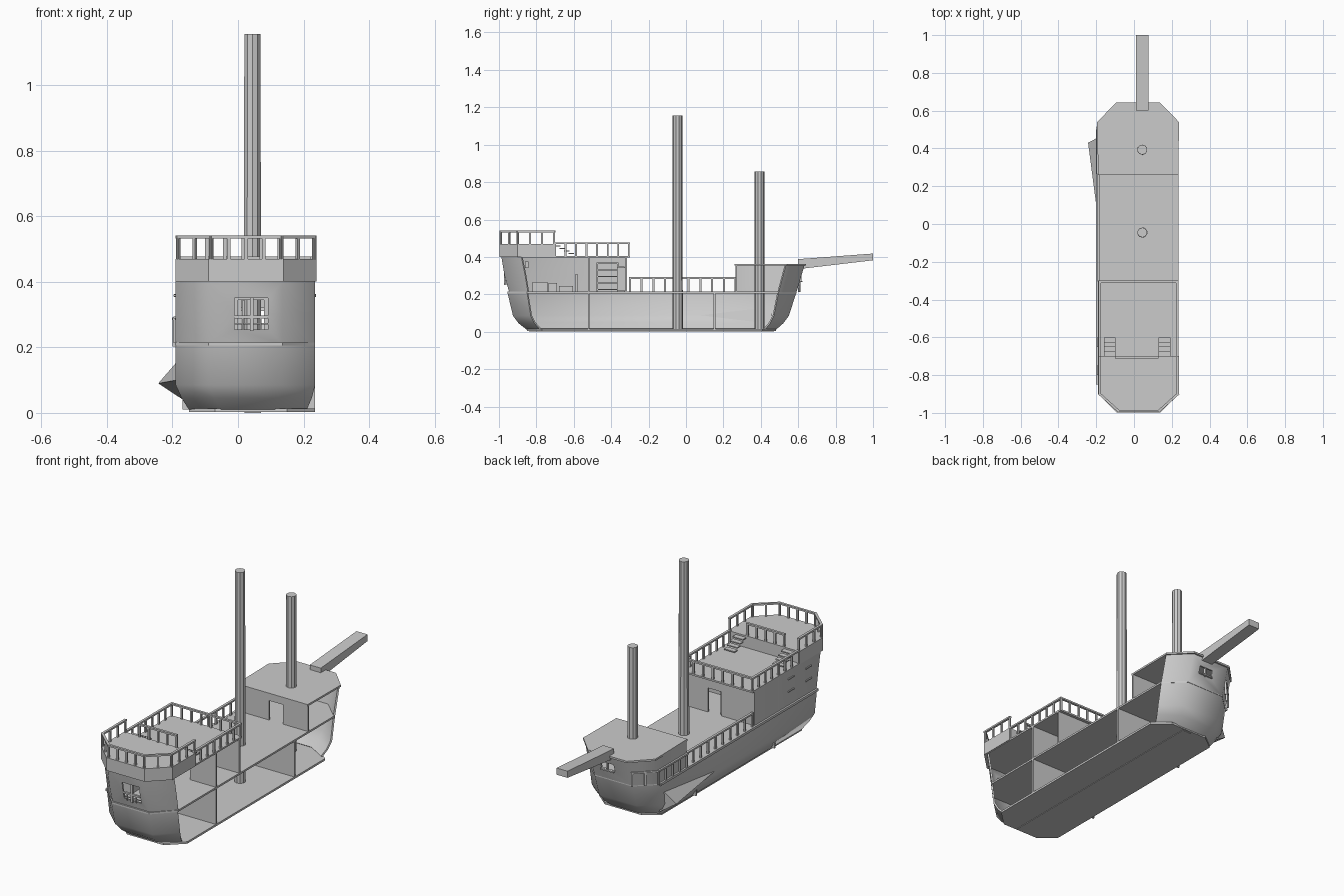
import bpy, bmesh, math
from mathutils import Vector, Matrix

if "Cube" in bpy.data.objects:
    bpy.data.objects.remove(bpy.data.objects["Cube"])

XL, XR = -0.19, 0.235      # port wall, open starboard cut plane


def make(name, bm, smooth=None):
    bmesh.ops.recalc_face_normals(bm, faces=bm.faces)
    me = bpy.data.meshes.new(name)
    bm.to_mesh(me)
    bm.free()
    ob = bpy.data.objects.new(name, me)
    bpy.context.collection.objects.link(ob)
    bpy.ops.object.select_all(action='DESELECT')
    ob.select_set(True)
    bpy.context.view_layer.objects.active = ob
    if smooth:
        bpy.ops.object.shade_smooth_by_angle(angle=math.radians(smooth))
    return ob


def add_box(bm, lo, hi):
    lo, hi = Vector(lo), Vector(hi)
    bmesh.ops.create_cube(bm, size=1, matrix=Matrix.Translation((lo + hi) / 2) @ Matrix.Diagonal((*(hi - lo), 1)))


def boxes(name, *pairs):
    bm = bmesh.new()
    for lo, hi in pairs:
        add_box(bm, lo, hi)
    return make(name, bm)


def prism(name, pts, z0, z1):
    bm = bmesh.new()
    f = bm.faces.new([bm.verts.new((x, y, z0)) for x, y in pts])
    r = bmesh.ops.extrude_face_region(bm, geom=[f])
    bmesh.ops.translate(bm, vec=(0, 0, z1 - z0), verts=[v for v in r['geom'] if isinstance(v, bmesh.types.BMVert)])
    return make(name, bm)


def stern(xl, xr, y, yc):
    # chamfered end, starboard to port
    return [(xr, yc), (xr - 0.1, y), (xl + 0.1, y), (xl, yc)]


def bow(xl, xr, y, yc):
    return stern(xl, xr, y, yc)[::-1]


def shell(name, rings, cuts=(), smooth=60):
    # skin between plan outlines at several heights, thickened inward
    bm = bmesh.new()
    rows = [[bm.verts.new((x, y, z)) for x, y in pts] for z, pts in rings]
    for a, b in zip(rows, rows[1:]):
        for i in range(len(a) - 1):
            bm.faces.new((a[i], a[i + 1], b[i + 1], b[i]))
    ob = make(name, bm)
    # outward normals: first face must point away from the ship middle
    me = ob.data
    c = Vector((0.02, -0.15, 0.2))
    if sum((p.center - c).dot(p.normal) for p in me.polygons) < 0:
        me.flip_normals()
    m = ob.modifiers.new('thick', 'SOLIDIFY')
    m.thickness, m.offset = 0.009, -1
    bpy.ops.object.modifier_apply(modifier='thick')
    for lo, hi in cuts:
        cutter = boxes('cutter', (lo, hi))
        bpy.ops.object.select_all(action='DESELECT')
        ob.select_set(True)
        bpy.context.view_layer.objects.active = ob
        m = ob.modifiers.new('cut', 'BOOLEAN')
        m.operation, m.object, m.solver = 'DIFFERENCE', cutter, 'EXACT'
        bpy.ops.object.modifier_apply(modifier='cut')
        bpy.data.objects.remove(cutter)
    bpy.ops.object.shade_smooth_by_angle(angle=math.radians(smooth))
    return ob


def rail(name, path, z, h=0.07, step=0.06):
    bm = bmesh.new()
    for a, b in zip(path, path[1:]):
        a, b = Vector((*a, z)), Vector((*b, z))
        d = b - a
        rot = Matrix.Rotation(math.atan2(d.y, d.x), 4, 'Z')
        top = Matrix.Translation((a + b) / 2 + Vector((0, 0, h))) @ rot
        bmesh.ops.create_cube(bm, size=1, matrix=top @ Matrix.Diagonal((d.length + 0.01, 0.013, 0.009, 1)))
        n = max(1, round(d.length / step))
        for i in range(n + 1):
            p = a + d * i / n + Vector((0, 0, h / 2))
            bmesh.ops.create_cube(bm, size=1, matrix=Matrix.Translation(p) @ rot @ Matrix.Diagonal((0.01, 0.009, h, 1)))
    return make(name, bm)


def door_wall(name, y, z0, z1, x0, x1, ztop):
    t = 0.009
    boxes(name, ((XL, y, z0), (x0, y + t, z1)), ((x1, y, z0), (XR, y + t, z1)), ((x0, y, ztop), (x1, y + t, z1)))


# lower hull: stern, port side and bow, starboard left open
levels = [(0.01, -0.15, 0.21, -0.85, -0.78, 0.48, 0.42), (0.045, -0.172, 0.225, -0.895, -0.81, 0.52, 0.45),
          (0.085, XL, XR, -0.925, -0.83, 0.55, 0.47), (0.21, XL, XR, -0.955, -0.85, 0.59, 0.495)]
shell('lower_hull', [(z, stern(l, r, s, sc) + bow(l, r, b, bc)) for z, l, r, s, sc, b, bc in levels])

# aft cabin shell with stern window, forecastle shell with bow windows
shell('aft_cabin_wall', [(z, stern(XL, XR, s, sc) + [(XL, -0.32)]) for z, s, sc in
                         ((0.21, -0.945, -0.845), (0.3, -0.97, -0.86), (0.40, -0.987, -0.88))],
      [((-0.01, -1.1, 0.255), (0.092, -0.9, 0.35))])
shell('forecastle_wall', [(z, [(XL, 0.265)] + bow(XL, XR, b, bc)) for z, b, bc in
                          ((0.21, 0.59, 0.495), (0.36, 0.635, 0.535))],
      [((0.0, 0.55, 0.27), (0.08, 0.7, 0.31))])
boxes('stern_window_bars', ((0.037, -0.972, 0.25), (0.047, -0.96, 0.355)),
      ((-0.01, -0.972, 0.288), (0.092, -0.96, 0.297)), ((0.012, -0.972, 0.255), (0.017, -0.965, 0.29)),
      ((0.067, -0.972, 0.255), (0.072, -0.965, 0.29)), ((-0.01, -0.967, 0.27), (0.092, -0.962, 0.274)))
boxes('bow_window_bars', ((0.037, 0.605, 0.265), (0.045, 0.617, 0.315)), ((0.0, 0.612, 0.265), (0.08, 0.622, 0.272)))

# floor and decks
prism('bottom_floor', [(-0.15, -0.78), (-0.07, -0.85), (0.15, -0.85), (XR, -0.77),
                       (XR, 0.41), (0.15, 0.48), (-0.07, 0.48), (-0.15, 0.42)], 0.003, 0.014)
boxes('keel', ((0.02, -0.84, 0), (0.07, 0.47, 0.004)))
prism('main_deck', stern(XL, XR, -0.955, -0.85) + bow(XL, XR, 0.59, 0.495), 0.205, 0.215)
prism('quarter_deck', stern(XL, XR, -0.985, -0.88) + [(XL, -0.3), (XR, -0.3)], 0.397, 0.406)
prism('forecastle_deck', [(XR, 0.26), (XL, 0.26)] + bow(-0.195, 0.238, 0.642, 0.54), 0.353, 0.363)
prism('poop_block', stern(-0.19, 0.239, -0.998, -0.9) + [(-0.19, -0.7), (0.239, -0.7)], 0.40, 0.47)
boxes('side_wale', ((-0.2, -0.85, 0.203), (-0.187, 0.5, 0.216)))

# bulkheads
boxes('hold_bulkheads', ((-0.17, -0.525, 0.01), (XR, -0.515, 0.205)), ((-0.17, 0.147, 0.01), (XR, 0.157, 0.205)))
boxes('cabin_bulkhead', ((XL, -0.525, 0.215), (0.0, -0.515, 0.4)), ((0.08, -0.525, 0.215), (XR, -0.515, 0.4)),
      ((0.0, -0.525, 0.345), (0.08, -0.515, 0.4)))
door_wall('cabin_front_wall', -0.325, 0.215, 0.4, 0.01, 0.09, 0.345)
door_wall('forecastle_rear_wall', 0.265, 0.215, 0.355, 0.0, 0.085, 0.32)
boxes('cabin_door', ((0.012, -0.37, 0.217), (0.02, -0.325, 0.343)))

# masts and bowsprit
for name, y, top in (('main_mast', -0.045, 1.155), ('fore_mast', 0.393, 0.857)):
    bm = bmesh.new()
    bmesh.ops.create_cone(bm, cap_ends=True, segments=10, radius1=0.028, radius2=0.026, depth=top - 0.008,
                          matrix=Matrix.Translation((0.044, y, (top + 0.008) / 2)))
    make(name, bm)
bm = bmesh.new()
add_box(bm, (0.01, 0.6, 0), (0.076, 1.0, 1))
for v in bm.verts:
    if v.co.y < 0.8:
        v.co.z = 0.388 if v.co.z > 0.5 else 0.335
    else:
        v.co.z = 0.418 if v.co.z > 0.5 else 0.382
make('bowsprit', bm)

# railings
rail('poop_rail', [(0.232, -0.705)] + stern(-0.182, 0.232, -0.99, -0.9) + [(-0.182, -0.705)], 0.468, 0.068)
rail('poop_front_rail', [(-0.095, -0.705), (0.125, -0.705)], 0.468, 0.068)
rail('quarter_deck_rail', [(XR - 0.007, -0.7), (XR - 0.007, -0.306), (-0.182, -0.306), (-0.182, -0.7)], 0.405, 0.068)
rail('main_deck_rail', [(-0.186, -0.3), (-0.186, 0.265)], 0.213, 0.074)
rail('bow_side_rail', [(-0.193, 0.27), (-0.193, 0.51), (-0.1, 0.605)], 0.213, 0.074)

# stairs up to the poop
for side, x in (('port', -0.16), ('starboard', 0.13)):
    boxes(side + '_stairs', *[((x, -0.628 - i * 0.024, 0.416 + i * 0.013),
                               (x + 0.062, -0.6 - i * 0.024, 0.422 + i * 0.013)) for i in range(4)])

# cabin furniture
boxes('bookshelf', ((-0.18, -0.475, 0.215), (-0.172, -0.365, 0.37)),
      *[((-0.18, -0.475, 0.222 + i * 0.035), (-0.13, -0.365, 0.229 + i * 0.035)) for i in range(5)],
      ((-0.18, -0.478, 0.215), (-0.13, -0.471, 0.37)), ((-0.18, -0.369, 0.215), (-0.13, -0.362, 0.37)))
boxes('cabinet', ((-0.18, -0.36, 0.215), (-0.13, -0.328, 0.35)))
boxes('bed', ((-0.17, -0.82, 0.215), (-0.06, -0.74, 0.265)), ((-0.17, -0.735, 0.215), (-0.1, -0.69, 0.26)))
boxes('chest', ((-0.17, -0.68, 0.215), (-0.11, -0.605, 0.245)))
boxes('stand', ((-0.15, -0.59, 0.215), (-0.14, -0.58, 0.31)), ((-0.155, -0.592, 0.265), (-0.135, -0.578, 0.285)))
boxes('wall_lantern', ((-0.182, -0.86, 0.34), (-0.165, -0.843, 0.375)))
boxes('port_windows', *[((-0.196, y, z), (-0.186, y + 0.05, z + 0.006)) for y in (-0.8, -0.65) for z in (0.288, 0.355)])

# jagged wedge on the port bow
bm = bmesh.new()
v = [bm.verts.new(p) for p in ((-0.243, 0.43, 0.09), (-0.187, 0.46, 0.155), (-0.16, 0.46, 0.035), (-0.187, 0.0, 0.1))]
for a, b, c in ((0, 1, 2), (0, 2, 3), (0, 3, 1), (1, 3, 2)):
    bm.faces.new((v[a], v[b], v[c]))
make('hull_wedge', bm)
